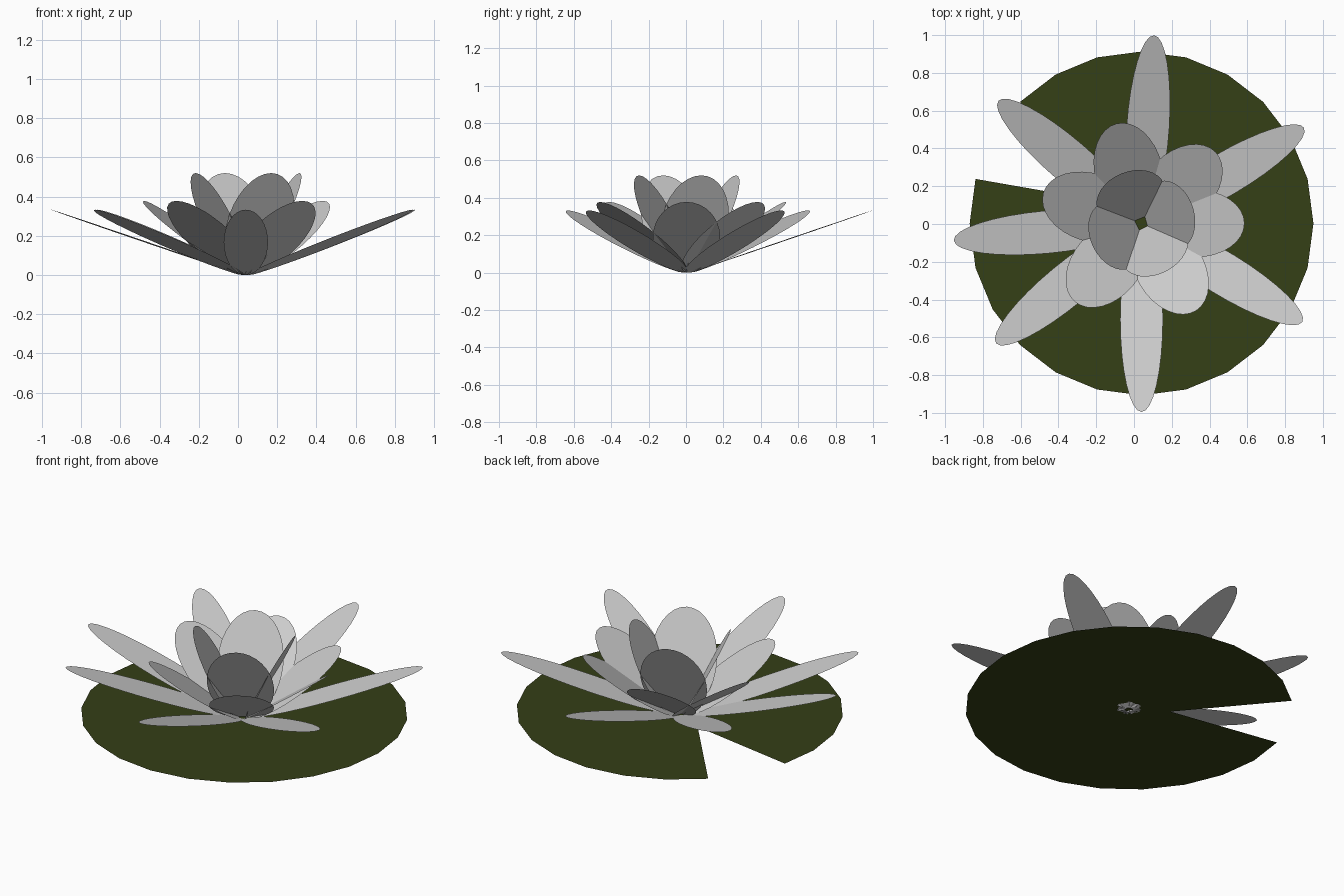
import bpy, math
from mathutils import Vector

if "Cube" in bpy.data.objects:
    bpy.data.objects.remove(bpy.data.objects["Cube"])

CX, CY = 0.04, 0.003   # flower axis


def make_object(name, verts, material=None):
    mesh = bpy.data.meshes.new(name)
    mesh.from_pydata(verts, [], [list(range(len(verts)))])
    mesh.update()
    obj = bpy.data.objects.new(name, mesh)
    bpy.context.collection.objects.link(obj)
    if material:
        mesh.materials.append(material)
    return obj


def petal(name, angle, tip_r, tip_z, half_width, base_r=0.02, base_z=0.0, sides=32):
    """Flat elliptical petal running from near the axis to its tip."""
    a = math.radians(angle)
    out = Vector((math.cos(a), math.sin(a), 0))
    side = Vector((-math.sin(a), math.cos(a), 0))
    up = Vector((0, 0, 1))
    axis = Vector((CX, CY, 0))
    base = axis + out * base_r + up * base_z
    tip = axis + out * tip_r + up * tip_z
    mid, half = (base + tip) / 2, (tip - base) / 2
    verts = []
    for i in range(sides):
        t = 2 * math.pi * i / sides
        verts.append(mid + half * math.cos(t) + side * half_width * math.sin(t))
    return make_object(name, verts)


# Petal rings: name, tip radius, tip height, half width, angles
rings = [
    ("outer_petal", 0.998, 0.333, 0.113, (-90, -31.5, 30.5, 86.2, 139.4, 185.2, 219.5)),
    ("middle_petal", 0.545, 0.378, 0.18, (0, 44, 104, 162.5, 229.5, 302)),
    ("inner_petal", 0.285, 0.52, 0.188, (16, 112, 206, 297)),
]
for name, tip_r, tip_z, width, angles in rings:
    for i, ang in enumerate(angles):
        petal(f"{name}_{i + 1}", ang, tip_r, tip_z, width)

# Lily pad: flat 24-sided disc with one vertex pulled in for the notch
green = bpy.data.materials.new("pad_green")
green.diffuse_color = (0.035, 0.05, 0.008, 1)
green.use_nodes = True
green.node_tree.nodes["Principled BSDF"].inputs["Base Color"].default_value = green.diffuse_color
pad = []
for i in range(24):
    r = 0.235 if i == 10 else 0.91
    t = math.radians(15 * i)
    pad.append((CX + r * math.cos(t), CY + r * math.sin(t), 0.013))
make_object("lily_pad", pad, green)
